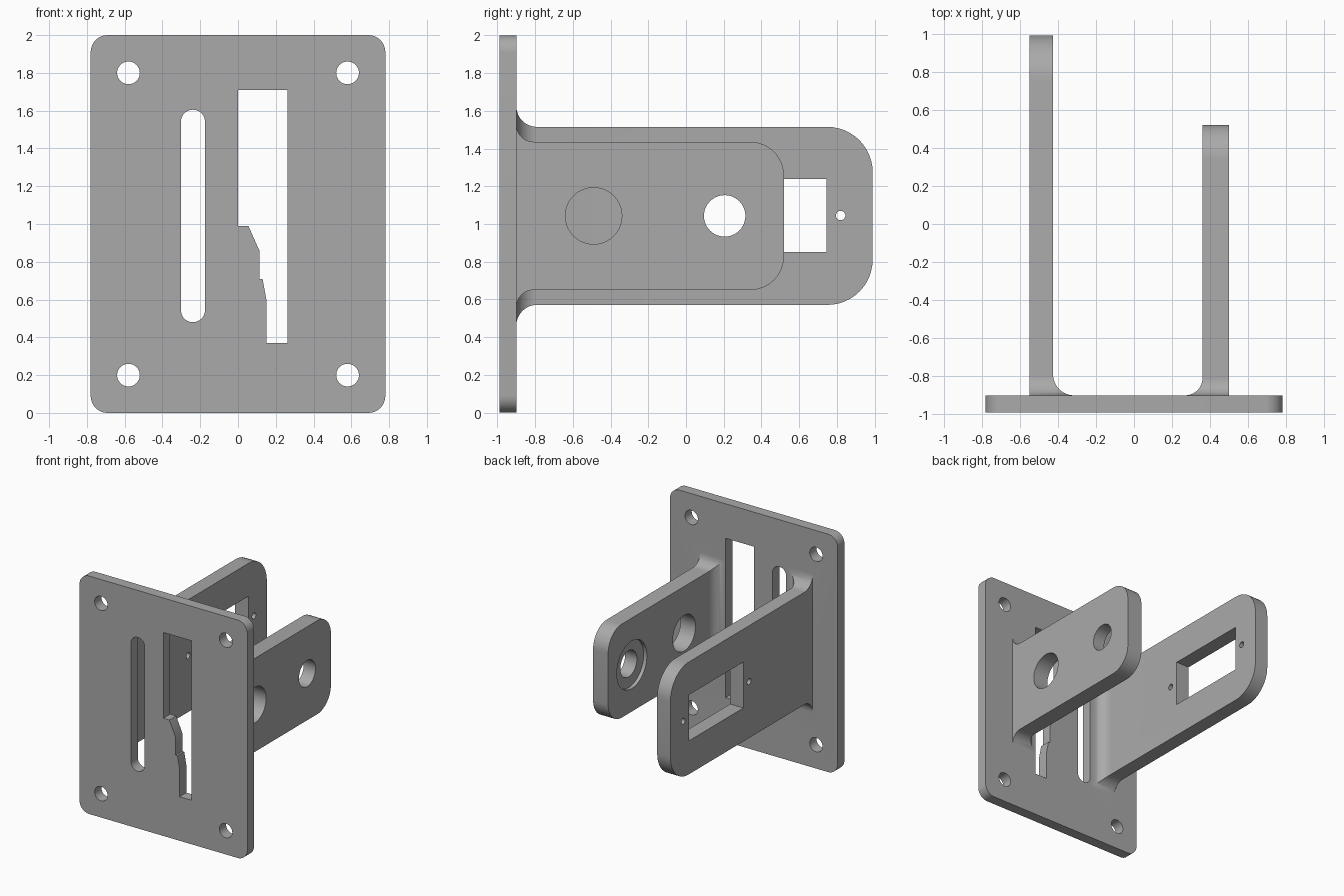
import bpy, bmesh
from math import sin, cos, pi, radians

cube = bpy.data.objects.get("Cube")
if cube:
    bpy.data.objects.remove(cube)

grey = bpy.data.materials.new("plain grey")
grey.use_nodes = True
grey.diffuse_color = (0.4, 0.4, 0.4, 1)
grey.node_tree.nodes["Principled BSDF"].inputs["Base Color"].default_value = (0.4, 0.4, 0.4, 1)


def make_object(name, bm):
    bmesh.ops.recalc_face_normals(bm, faces=bm.faces)
    mesh = bpy.data.meshes.new(name)
    bm.to_mesh(mesh)
    bm.free()
    mesh.materials.append(grey)
    obj = bpy.data.objects.new(name, mesh)
    bpy.context.collection.objects.link(obj)
    return obj


def rounded(u0, u1, v0, v1, r, steps=10):
    """Rounded rectangle outline; also gives slots and circles."""
    pts = []
    for k, (u, v) in enumerate([(u1 - r, v1 - r), (u0 + r, v1 - r),
                                (u0 + r, v0 + r), (u1 - r, v0 + r)]):
        for i in range(steps + 1):
            a = (k + i / steps) * pi / 2
            p = (u + r * cos(a), v + r * sin(a))
            if not pts or abs(p[0] - pts[-1][0]) + abs(p[1] - pts[-1][1]) > 1e-5:
                pts.append(p)
    if abs(pts[0][0] - pts[-1][0]) + abs(pts[0][1] - pts[-1][1]) < 1e-5:
        pts.pop()
    return pts


def circle(u, v, r):
    return rounded(u - r, u + r, v - r, v + r, r)


def prism(name, pts, axis, start, end):
    """Extrude an outline of (x, z) along y, or of (y, z) along x."""
    bm = bmesh.new()
    place = (lambda u, v, d: (u, d, v)) if axis == "y" else (lambda u, v, d: (d, u, v))
    a = [bm.verts.new(place(u, v, start)) for u, v in pts]
    b = [bm.verts.new(place(u, v, end)) for u, v in pts]
    bm.faces.new(a)
    bm.faces.new(b[::-1])
    for i in range(len(pts)):
        j = (i + 1) % len(pts)
        bm.faces.new((a[i], a[j], b[j], b[i]))
    return make_object(name, bm)


PLATE_BACK = -0.90
MID_Z = 1.043


def arm(name, outer, inner, half, tip, corner, fillet, steps=12):
    """Loft of rectangles: flared root, straight run, rounded tip."""
    side = 1 if inner > outer else -1
    stations = [(PLATE_BACK - 0.05, fillet, half)]
    for i in range(steps + 1):
        a = i / steps * pi / 2
        stations.append((PLATE_BACK + fillet * (1 - cos(a)), fillet * (1 - sin(a)), half))
    for i in range(steps + 1):
        a = i / steps * pi / 2
        stations.append((tip - corner + corner * sin(a), 0, half - corner + corner * cos(a)))
    bm = bmesh.new()
    rings = []
    for y, flare, h in stations:
        lo, hi = MID_Z - h - flare, MID_Z + h + flare
        x = inner + side * flare
        rings.append([bm.verts.new(p) for p in
                      ((outer, y, lo), (x, y, lo), (x, y, hi), (outer, y, hi))])
    for a, b in zip(rings, rings[1:]):
        for i in range(4):
            j = (i + 1) % 4
            bm.faces.new((a[i], a[j], b[j], b[i]))
    bm.faces.new(rings[0])
    bm.faces.new(rings[-1])
    return make_object(name, bm)


def combine(target, tool, operation):
    mod = target.modifiers.new(operation, "BOOLEAN")
    mod.operation, mod.solver, mod.object = operation, "EXACT", tool
    bpy.context.view_layer.objects.active = target
    bpy.ops.object.modifier_apply(modifier=mod.name)
    bpy.data.objects.remove(tool)


# Face plate and the two arms, merged into one solid
bracket = prism("mounting_bracket", rounded(-0.78, 0.78, 0, 2, 0.09), "y", -0.99, PLATE_BACK)
combine(bracket, arm("long_arm", -0.548, -0.425, 0.472, 0.99, 0.24, 0.11), "UNION")
combine(bracket, arm("short_arm", 0.50, 0.36, 0.393, 0.52, 0.18, 0.092), "UNION")

# Plate openings: screw holes, slot and stepped cutout
plate_cuts = [circle(x, z, 0.06) for x in (-0.58, 0.58) for z in (0.2, 1.8)]
plate_cuts.append(rounded(-0.302, -0.175, 0.48, 1.605, 0.0634))
plate_cuts.append([(0, 1.71), (0.263, 1.71), (0.263, 0.37), (0.15, 0.37), (0.15, 0.6),
                   (0.13, 0.71), (0.113, 0.71), (0.113, 0.86), (0.055, 0.99), (0, 0.99)])
for pts in plate_cuts:
    combine(bracket, prism("cutter", pts, "y", -1.1, -0.85), "DIFFERENCE")

# Long arm: rectangular window with a small screw hole at each end
window = [(0.02, 0.852), (0.745, 0.852), (0.745, 1.238), (0.02, 1.238)]
for pts in (window, circle(0.82, 1.045, 0.025), circle(-0.055, 1.045, 0.025)):
    combine(bracket, prism("cutter", pts, "x", -0.7, -0.2), "DIFFERENCE")

# Short arm: large hole, pivot hole and shallow recess on the inner face
for pts, depth in ((circle(-0.49, MID_Z, 0.15), 0.7), (circle(0.205, MID_Z, 0.11), 0.7),
                   (circle(0.205, MID_Z, 0.2), 0.39)):
    combine(bracket, prism("cutter", pts, "x", 0.2, depth), "DIFFERENCE")

# Smooth the curved walls, keep the edges sharp
bpy.ops.object.select_all(action="DESELECT")
bracket.select_set(True)
bpy.context.view_layer.objects.active = bracket
bpy.ops.object.shade_smooth_by_angle(angle=radians(30))
